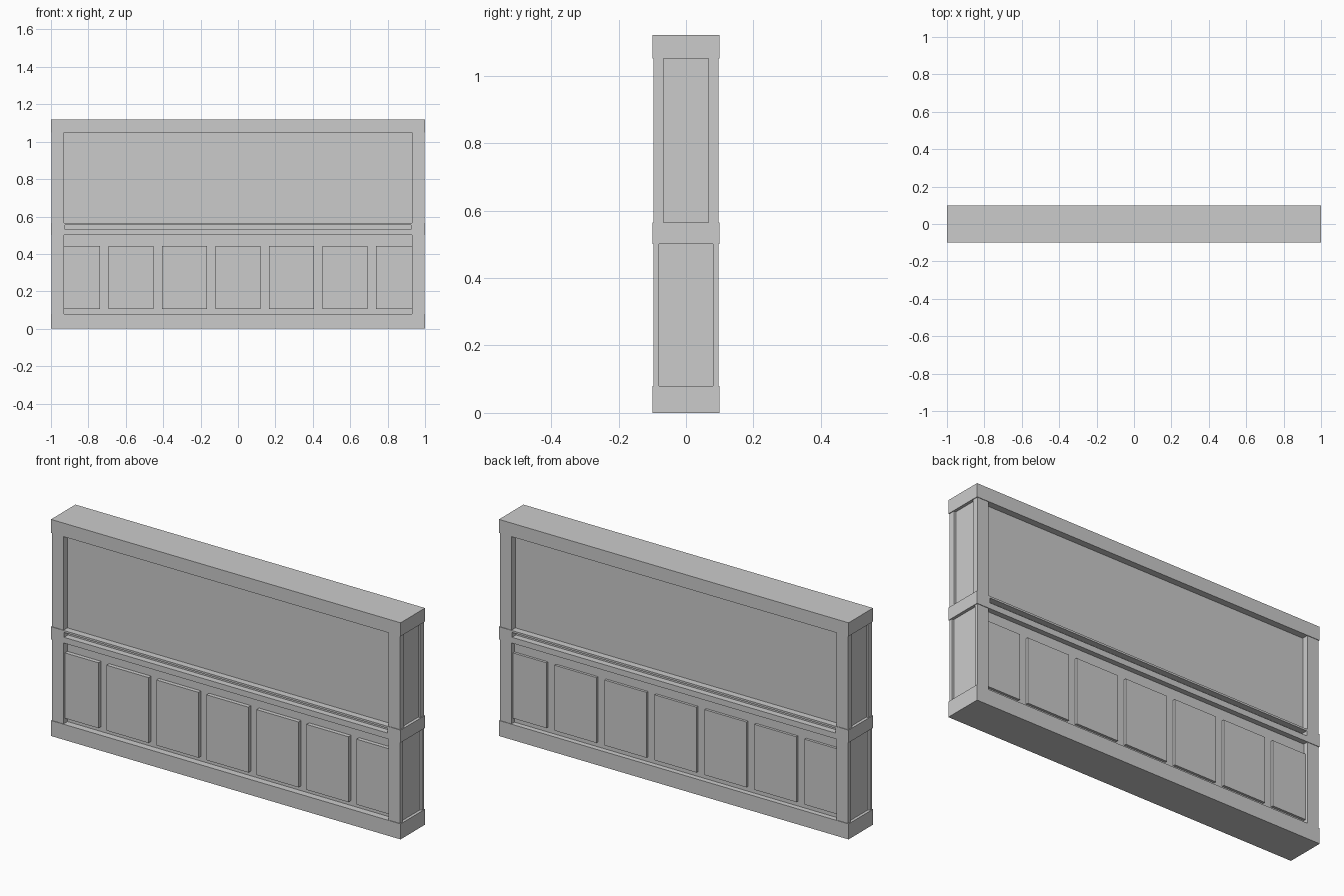
import bpy

if "Cube" in bpy.data.objects:
    bpy.data.objects.remove(bpy.data.objects["Cube"])


def box(name, x0, x1, y0, y1, z0, z1):
    x0, x1 = sorted((x0, x1))
    y0, y1 = sorted((y0, y1))
    bpy.ops.mesh.primitive_cube_add(size=1)
    o = bpy.context.object
    o.name = name
    o.data.name = name
    for v in o.data.vertices:
        v.co.x = x0 if v.co.x < 0 else x1
        v.co.y = y0 if v.co.y < 0 else y1
        v.co.z = z0 if v.co.z < 0 else z1
    return o


OPEN = 0.93          # half width of the recessed openings
STILE_Y = 0.097      # stile face, slightly behind the bands
STILE_X = 0.996

# Recessed fields
box("upper_field", -0.985, 0.985, -0.066, 0.066, 0.565, 1.05)
box("lower_field", -OPEN, OPEN, -0.065, 0.073, 0.08, 0.50)

# Full-size bands
box("base_band", -1, 1, -0.1, 0.1, 0, 0.08)
box("top_band", -1, 1, -0.1, 0.1, 1.05, 1.12)

# Middle band with a long groove on each face
box("middle_band_core", -1, 1, -0.068, 0.068, 0.50, 0.565)
for s in (-1, 1):
    y0, y1 = s * 0.068, s * 0.1
    box("groove_lower_lip", -1, 1, y0, y1, 0.50, 0.53)
    box("groove_upper_lip", -1, 1, y0, y1, 0.555, 0.565)
    for e in (-1, 1):
        box("groove_end", e * 0.925, e, y0, y1, 0.53, 0.555)

# Corner stiles, leaving a shallow recess on each end face
for e in (-1, 1):
    box("lower_end_post", e * OPEN, e * 0.985, -0.08, 0.08, 0.08, 0.50)
    for s in (-1, 1):
        box("lower_stile", e * OPEN, e * STILE_X, s * 0.08, s * STILE_Y, 0.08, 0.50)
        box("upper_stile", e * OPEN, e * STILE_X, s * 0.066, s * STILE_Y, 0.565, 1.05)

# Seven raised panels on front and back
for i in range(7):
    c = (i - 3) * 0.286
    x0, x1 = max(c - 0.12, -OPEN), min(c + 0.12, OPEN)
    box("front_panel", x0, x1, -0.086, -0.065, 0.105, 0.443)
    box("back_panel", x0, x1, 0.073, 0.086, 0.105, 0.443)
